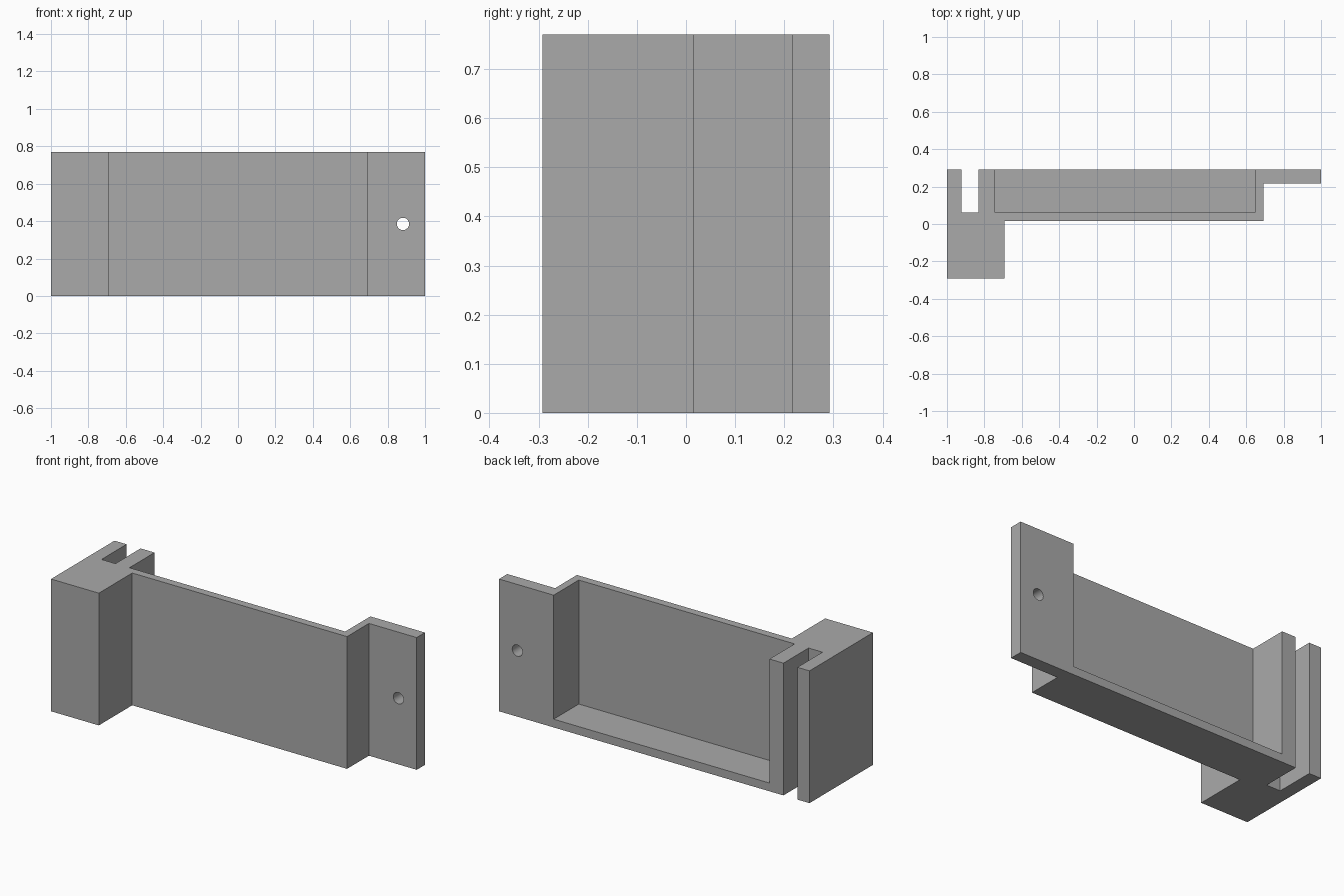
import bpy
import bmesh
from mathutils import Matrix, Vector
from math import pi, radians

old = bpy.data.objects.get("Cube")
if old:
    bpy.data.objects.remove(old, do_unlink=True)

HEIGHT = 0.77
FLOOR = 0.048
BACK, FRONT = 0.292, -0.292
WALL_OUT, WALL_IN = 0.015, 0.061
TAB_FRONT = 0.216

grey = bpy.data.materials.new("plain grey")
grey.use_nodes = True
colour = (0.4, 0.4, 0.4, 1)
grey.diffuse_color = colour
grey.node_tree.nodes["Principled BSDF"].inputs["Base Color"].default_value = colour


def make_object(name, bm):
    bmesh.ops.recalc_face_normals(bm, faces=bm.faces)
    mesh = bpy.data.meshes.new(name)
    bm.to_mesh(mesh)
    bm.free()
    mesh.materials.append(grey)
    obj = bpy.data.objects.new(name, mesh)
    bpy.context.collection.objects.link(obj)
    return obj


def extrude_profile(name, points, z0, z1):
    bm = bmesh.new()
    face = bm.faces.new([bm.verts.new((x, y, z0)) for x, y in points])
    grown = bmesh.ops.extrude_face_region(bm, geom=[face])["geom"]
    top = [v for v in grown if isinstance(v, bmesh.types.BMVert)]
    bmesh.ops.translate(bm, verts=top, vec=(0, 0, z1 - z0))
    return make_object(name, bm)


def cut(target, cutter):
    bpy.context.view_layer.objects.active = target
    mod = target.modifiers.new("cut", "BOOLEAN")
    mod.operation = "DIFFERENCE"
    mod.solver = "EXACT"
    mod.object = cutter
    bpy.ops.object.modifier_apply(modifier=mod.name)
    bpy.data.objects.remove(cutter, do_unlink=True)


# Bracket: slotted block, long tray wall and mounting tab in one outline
bracket = extrude_profile("bracket", [
    (-1, FRONT), (-0.692, FRONT), (-0.692, WALL_OUT), (0.692, WALL_OUT),
    (0.692, TAB_FRONT), (1, TAB_FRONT), (1, BACK),
    (-0.832, BACK), (-0.832, WALL_IN), (-0.922, WALL_IN), (-0.922, BACK), (-1, BACK),
], 0, HEIGHT)

# Tray pocket, open at the back and top, leaving a floor
x0, x1 = -0.742, 0.648
pocket = extrude_profile("pocket_cutter", [
    (x0, WALL_IN), (x1, WALL_IN), (x1, BACK + 0.1), (x0, BACK + 0.1),
], FLOOR, HEIGHT + 0.1)
cut(bracket, pocket)

# Round screw hole through the tab
bm = bmesh.new()
bmesh.ops.create_cone(
    bm, cap_ends=True, segments=32, radius1=0.033, radius2=0.033, depth=0.3,
    matrix=Matrix.Translation(Vector((0.882, 0.254, HEIGHT / 2))) @ Matrix.Rotation(pi / 2, 4, "X"))
cut(bracket, make_object("hole_cutter", bm))

# Smooth the hole wall only
bpy.ops.object.select_all(action="DESELECT")
bracket.select_set(True)
bpy.context.view_layer.objects.active = bracket
bpy.ops.object.shade_smooth_by_angle(angle=radians(30))
